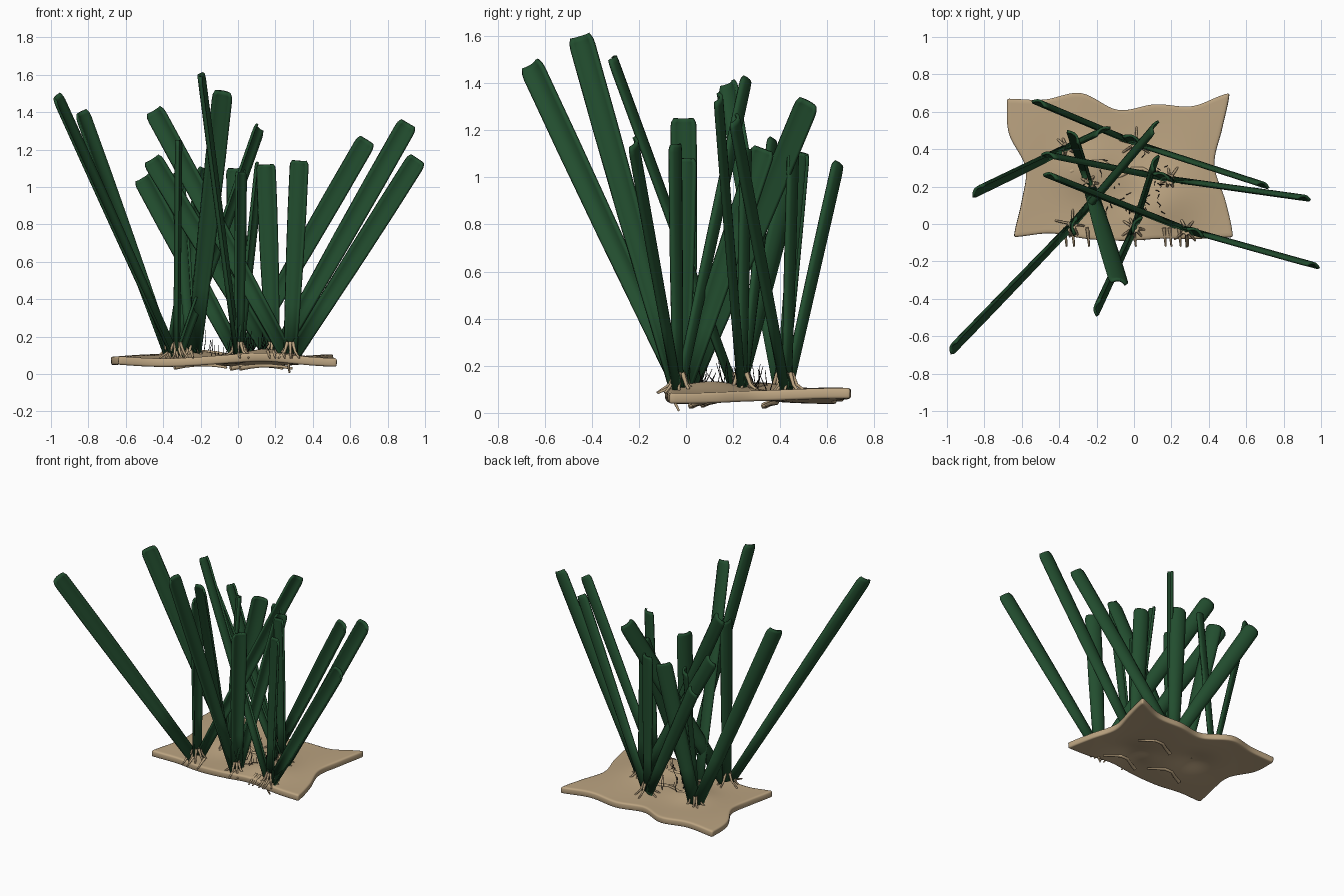
import bpy, math, random
from mathutils import Vector

random.seed(4)
cube = bpy.data.objects.get("Cube")
if cube:
    bpy.data.objects.remove(cube, do_unlink=True)


def material(name, rgb):
    m = bpy.data.materials.new(name)
    m.use_nodes = True
    m.diffuse_color = (*rgb, 1)
    bsdf = m.node_tree.nodes["Principled BSDF"]
    bsdf.inputs["Base Color"].default_value = (*rgb, 1)
    bsdf.inputs["Roughness"].default_value = 0.8
    return m


GREEN = material("dark green", (0.016, 0.075, 0.028))
SAND = material("sand", (0.50, 0.37, 0.22))
BLACK = material("black", (0.006, 0.006, 0.006))


def grid_object(name, rows, mat, thickness, offset):
    """Skin a list of equally long point rows and give the sheet thickness."""
    n = len(rows[0])
    faces = [(r * n + c, r * n + c + 1, (r + 1) * n + c + 1, (r + 1) * n + c)
             for r in range(len(rows) - 1) for c in range(n - 1)]
    me = bpy.data.meshes.new(name)
    me.from_pydata([p for row in rows for p in row], [], faces)
    me.materials.append(mat)
    ob = bpy.data.objects.new(name, me)
    bpy.context.collection.objects.link(ob)
    sol = ob.modifiers.new("Thickness", "SOLIDIFY")
    sol.thickness, sol.offset = thickness, offset
    bpy.ops.object.select_all(action="DESELECT")
    ob.select_set(True)
    bpy.context.view_layer.objects.active = ob
    bpy.ops.object.shade_smooth_by_angle(angle=math.radians(40))
    return ob


def strands(name, paths, radius, mat):
    """Tapered round strands, one spline for each path."""
    cu = bpy.data.curves.new(name, "CURVE")
    cu.dimensions = "3D"
    cu.bevel_depth, cu.bevel_resolution, cu.use_fill_caps = radius, 1, True
    cu.materials.append(mat)
    for path in paths:
        s = cu.splines.new("POLY")
        s.points.add(len(path) - 1)
        for i, p in enumerate(path):
            s.points[i].co = (*p, 1)
            s.points[i].radius = 1 - 0.5 * i / (len(path) - 1)
    bpy.context.collection.objects.link(bpy.data.objects.new(name, cu))


# Wavy sand sheet, its outline blended from four edge curves
def spline(pts, t):
    f = t * (len(pts) - 1)
    i = min(int(f), len(pts) - 2)
    f -= i
    a, b, c, d = (pts[max(0, min(len(pts) - 1, i + k))] for k in (-1, 0, 1, 2))
    return b + 0.5 * f * (c - a + f * (2 * a - 5 * b + 4 * c - d + f * (3 * (b - c) + d - a)))


LEFT = (-0.64, -0.60, -0.58, -0.67, -0.68)
RIGHT = (0.53, 0.49, 0.43, 0.47, 0.51)
BACK = (0.67, 0.665, 0.70, 0.61, 0.64, 0.63, 0.70)
FRONT = (-0.07, -0.05, -0.08, -0.09, -0.08, -0.08, -0.07)


def hump(x, y, cx, cy, h, r):
    return h * math.exp(-((x - cx) ** 2 + (y - cy) ** 2) / (r * r))


def sand_height(x, y):
    z = 0.095 + 0.012 * math.sin(6.5 * x + 1) * math.cos(5 * y)
    z += hump(x, y, -0.25, 0.30, 0.035, 0.14) + hump(x, y, 0.15, 0.12, 0.03, 0.15)
    return z - hump(x, y, 0, 0.15, 0.012, 0.08)


sheet = []
for j in range(31):
    v = j / 30
    row = []
    for i in range(49):
        u = i / 48
        x = spline(LEFT, v) * (1 - u) + spline(RIGHT, v) * u
        y = spline(FRONT, u) * (1 - v) + spline(BACK, u) * v
        row.append((x, y, sand_height(x, y)))
    sheet.append(row)
sand = grid_object("sand_patch", sheet, SAND, 0.045, -1)
bev = sand.modifiers.new("Soft rim", "BEVEL")
bev.width, bev.segments, bev.angle_limit = 0.01, 2, math.radians(50)


# Long blades: a shallow channel section, widening upward, with a rounded tip
def blade(name, base, tip, yaw):
    a, b = Vector(base), Vector(tip)
    axis = (b - a).normalized()
    flat = Vector((math.cos(math.radians(yaw)), math.sin(math.radians(yaw)), 0))
    side = (flat - axis * flat.dot(axis)).normalized()
    out = axis.cross(side)
    rows = []
    for t, narrow in ((0, 1), (0.25, 1), (0.5, 1), (0.75, 1), (0.97, 1), (0.985, 0.95), (1, 0.75)):
        half = (0.036 + 0.016 * min(1, t * 1.6)) * narrow
        rows.append([a.lerp(b, t) + side * half * k + out * 0.02 * (0.5 - k * k)
                     for k in (-1, -0.67, -0.33, 0, 0.33, 0.67, 1)])
    grid_object(name, rows, GREEN, 0.014, 0)


# Each clump: base position, then blade tips with the heading of their width
CLUMPS = {
    "front_right": ((-0.33, 0.0), [(-0.97, -0.66, 1.48, 62), (0.11, 0.52, 1.32, 62), (-0.32, -0.01, 1.25, 82)]),
    "front_middle": ((0.0, -0.02), [(-0.20, -0.45, 1.60, 78), (0.11, 0.33, 1.12, 70), (0.01, 0.0, 1.08, 60)]),
    "front_left": ((0.28, -0.03), [(-0.45, 0.26, 1.41, -18), (0.96, -0.22, 1.15, -15), (0.33, -0.04, 1.14, -25)]),
    "back_right": ((-0.36, 0.41), [(-0.84, 0.18, 1.40, 45), (-0.17, 0.50, 1.10, 30)]),
    "middle_right": ((-0.24, 0.22), [(-0.08, -0.31, 1.51, -15), (-0.32, 0.47, 1.08, -50)]),
    "back_middle": ((0.01, 0.43), [(0.69, 0.21, 1.25, -18), (-0.51, 0.65, 1.05, -20), (-0.01, 0.46, 1.10, -20)]),
    "middle_left": ((0.19, 0.24), [(0.91, 0.14, 1.34, -9), (-0.46, 0.37, 1.15, -13), (0.15, 0.26, 1.12, -20)]),
}
for clump, ((bx, by), tips) in CLUMPS.items():
    for n, (x, y, z, yaw) in enumerate(tips):
        lean = Vector((x - bx, y - by)) * 0.03
        blade(f"{clump}_blade_{n + 1}", (bx + lean.x, by + lean.y, 0.11), (x, y, z), yaw)

    # Pale roots splaying from the foot of the clump
    paths = []
    for k in range(7):
        ang = 2 * math.pi * k / 7 + random.uniform(-0.3, 0.3)
        dx, dy = math.cos(ang), math.sin(ang)
        reach = random.uniform(0.06, 0.1)
        paths.append([(bx + dx * 0.02, by + dy * 0.02, 0.17),
                      (bx + dx * 0.04, by + dy * 0.04, 0.12),
                      (bx + dx * reach, by + dy * reach, 0.085)])
    strands(clump + "_roots", paths, 0.01, SAND)

# Root ends poking out along the front rim, and one hanging below
rim = [[(x, -0.02, 0.12), (x + 0.005, -0.07, 0.105), (x + 0.01, -0.12, 0.085)]
       for x in (-0.37, -0.33, -0.25, 0.0, 0.16, 0.19, 0.24, 0.28)]
rim.append([(0.27, -0.05, 0.1), (0.27, -0.05, 0.05), (0.275, -0.03, 0.008)])
strands("rim_roots", rim, 0.01, SAND)

# Buried roots showing as ridges above and below the sand
ridges = []
for cx, cy, z in ((-0.2, 0.31, 0.12), (0.02, 0.27, 0.105), (0.12, 0.1, 0.115),
                  (-0.2, 0.1, 0.05), (0.1, 0.36, 0.045), (0.15, 0.05, 0.045)):
    ridges.append([(cx + 0.14 * t, cy + 0.03 * math.cos(3 * t), z - 0.015 * t * t)
                   for t in (-1, -0.6, -0.2, 0.2, 0.6, 1)])
strands("buried_roots", ridges, 0.014, SAND)

# Dry black twigs between the clumps
twigs = []
for k in range(34):
    x, y = random.uniform(-0.2, 0.2), random.choice((0.09, 0.19, 0.32)) + random.uniform(-0.04, 0.04)
    h = random.uniform(0.04, 0.12)
    dx, dy = random.uniform(-0.03, 0.03), random.uniform(-0.03, 0.03)
    z = sand_height(x, y) - 0.005
    twigs.append([(x, y, z), (x + dx, y + dy, z + h * 0.6), (x + dx * 0.7, y + dy * 1.5, z + h)])
strands("dry_twigs", twigs, 0.0022, BLACK)
